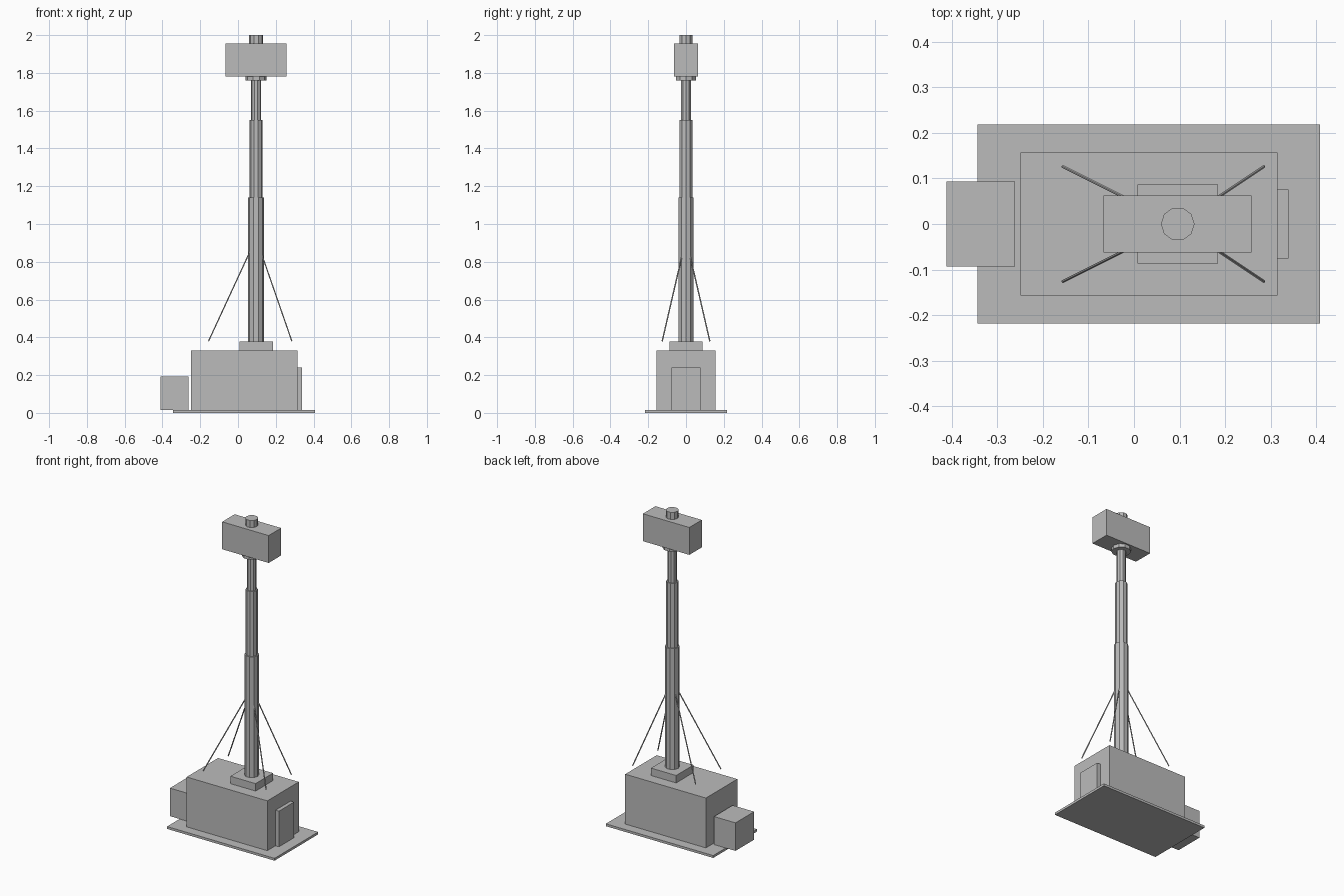
import bpy
from mathutils import Vector

cube = bpy.data.objects.get("Cube")
if cube:
    bpy.data.objects.remove(cube, do_unlink=True)

# Single plain grey for every part
grey = bpy.data.materials.new("plain_grey")
grey.use_nodes = True
grey.diffuse_color = (0.5, 0.5, 0.5, 1)
grey.node_tree.nodes["Principled BSDF"].inputs["Base Color"].default_value = (0.5, 0.5, 0.5, 1)


def finish(name):
    obj = bpy.context.object
    obj.name = name
    obj.data.materials.append(grey)
    return obj


def box(name, x0, x1, half_y, z0, z1):
    """Box centred on y = 0 between the given x and z limits."""
    bpy.ops.mesh.primitive_cube_add(size=1, location=((x0 + x1) / 2, 0, (z0 + z1) / 2))
    obj = finish(name)
    obj.scale = (x1 - x0, 2 * half_y, z1 - z0)
    bpy.ops.object.transform_apply(location=False, rotation=False, scale=True)


def rod(name, start, end, radius, sides, spin=0.0):
    """Straight prism from start to end."""
    start, end = Vector(start), Vector(end)
    axis = end - start
    bpy.ops.mesh.primitive_cylinder_add(vertices=sides, radius=radius, depth=axis.length,
                                        location=(start + end) / 2)
    obj = finish(name)
    turn = Vector((0, 0, 1)).rotation_difference(axis).to_euler()
    turn.z += spin
    obj.rotation_euler = turn


MAST_X = 0.096
QUARTER = 1.5708

# Ground plate, shelter and attached boxes
box("ground_plate", -0.343, 0.408, 0.218, 0, 0.015)
box("shelter", -0.249, 0.315, 0.157, 0.015, 0.33)
box("door", 0.315, 0.339, 0.0755, 0.015, 0.24)
box("generator_box", -0.411, -0.261, 0.093, 0.015, 0.192)
box("mast_base", 0.008, 0.184, 0.087, 0.33, 0.377)

# Telescopic mast, collar and top cap
for name, radius, z0, z1 in (
    ("lower_mast", 0.042, 0.377, 1.14),
    ("middle_mast", 0.035, 1.14, 1.55),
    ("upper_mast", 0.027, 1.55, 1.76),
    ("head_collar", 0.056, 1.76, 1.782),
    ("top_cap", 0.037, 1.955, 2.0),
):
    rod(name, (MAST_X, 0, z0), (MAST_X, 0, z1), radius, 10, QUARTER)

# Sensor head
box("sensor_head", -0.067, 0.258, 0.0625, 1.782, 1.955)

# Four guy wires meeting inside the mast
for side_x, x in (("right", -0.156), ("left", 0.285)):
    for side_y, y in (("front", -0.126), ("back", 0.126)):
        rod(f"{side_y}_{side_x}_guy_wire", (x, y, 0.38), (MAST_X, 0, 0.925), 0.0035, 6)
